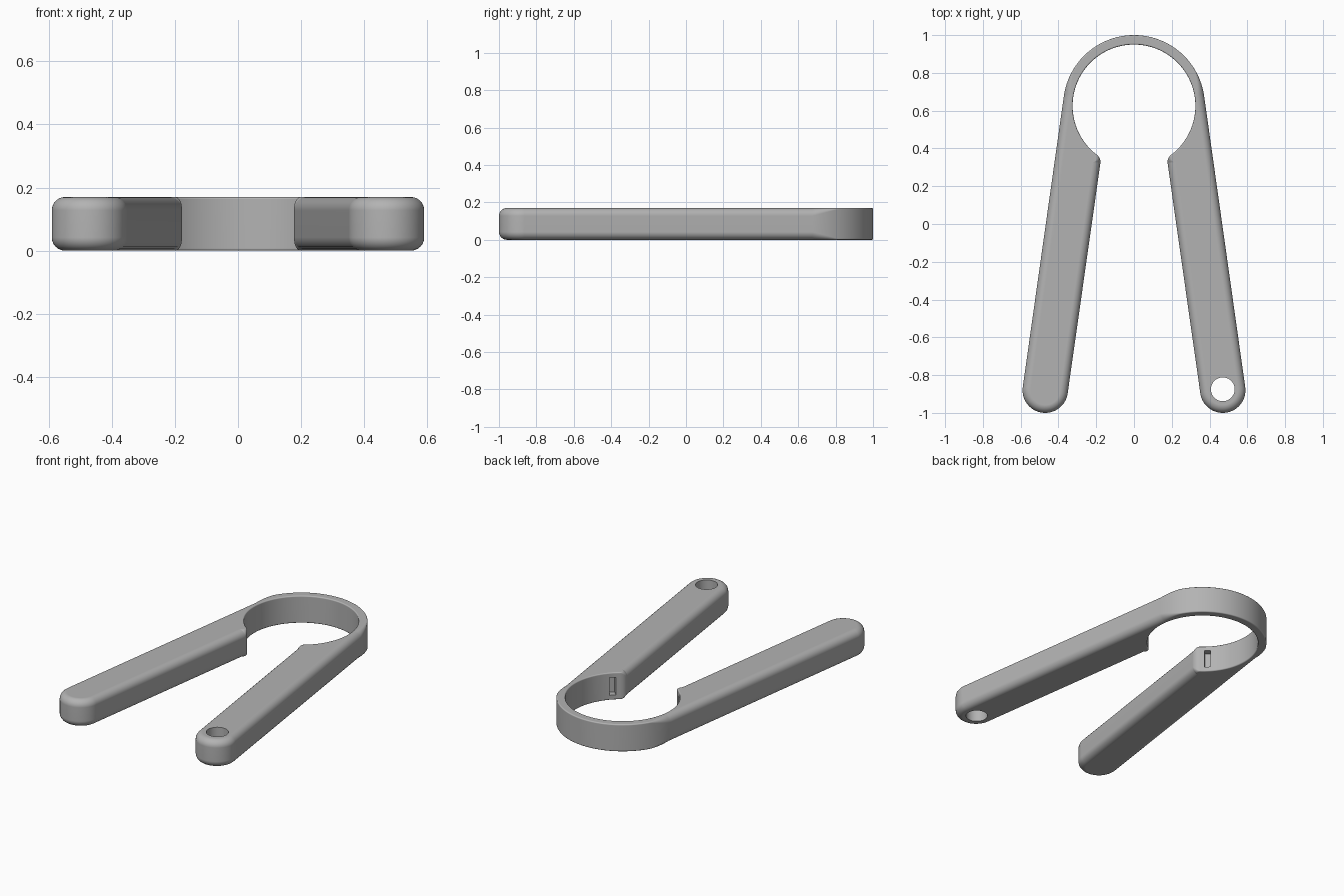
import bpy, bmesh, math
from mathutils import Vector, Matrix

if "Cube" in bpy.data.objects:
    bpy.data.objects.remove(bpy.data.objects["Cube"])

H = 0.17                                  # thickness
C, R, R_IN = Vector((0, 0.625)), 0.375, 0.325   # ring
T, R_TIP = Vector((0.47, -0.88)), 0.12          # handle tip
SOFT, CRISP = 0.042, 0.007                # edge rounding of arms and ring

grey = bpy.data.materials.new("grey plastic")
grey.diffuse_color = (0.45, 0.45, 0.45, 1)
grey.use_nodes = True
grey.node_tree.nodes["Principled BSDF"].inputs["Base Color"].default_value = grey.diffuse_color


def polar(c, r, a):
    return c + Vector((math.cos(a), math.sin(a))) * r


# Half outline (right side): list of (point, rounding radius)
d = T - C
tan_a = math.atan2(d.y, d.x) + math.acos((R - R_TIP) / d.length)
half = []
for i in range(41):                       # ring outside, rounding grows to the arm
    a = math.pi / 2 + (tan_a - math.pi / 2) * i / 40
    p = polar(C, R, a)
    t = min(1, max(0, (0.81 - p.y) / 0.13))
    half.append((p, CRISP + (SOFT - CRISP) * t))
for i in range(33):                       # round handle tip
    half.append((polar(T, R_TIP, tan_a - math.pi * i / 32), SOFT))
b0, b1, b2 = Vector((0.178, 0.322)), Vector((0.174, 0.352)), Vector((0.205, 0.373))
for i in range(11):                       # rounded jaw corner
    t = i / 10
    p = b0 * (1 - t) ** 2 + b1 * 2 * t * (1 - t) + b2 * t * t
    half.append((p, SOFT + (CRISP - SOFT) * min(1, t * 1.3)))
a0 = math.atan2(b2.y - C.y, b2.x - C.x)
for i in range(1, 49):                    # ring inside
    half.append((polar(C, R_IN, a0 + (math.pi / 2 - a0) * i / 48), CRISP))

mirrored = [(Vector((-p.x, p.y)), r) for p, r in reversed(half[1:-1])]
outline = half + mirrored
n = len(outline)

# Stack of outline loops with a rounded top and bottom edge
bm = bmesh.new()
STEPS = 6
levels = [(k / STEPS * math.pi / 2, 0) for k in range(STEPS + 1)]
levels += [(a, 1) for a, _ in reversed(levels)]
loops = []
for a, top in levels:
    loop = []
    for i, (p, r) in enumerate(outline):
        e1 = (p - outline[i - 1][0]).normalized()
        e2 = (outline[(i + 1) % n][0] - p).normalized()
        e = (e1 + e2).normalized()
        q = p + Vector((e.y, -e.x)) * r * (1 - math.sin(a))
        z = r * (1 - math.cos(a))
        loop.append(bm.verts.new((q.x, q.y, H - z if top else z)))
    loops.append(loop)
for lo, up in zip(loops, loops[1:]):
    for i in range(n):
        j = (i + 1) % n
        bm.faces.new((lo[i], lo[j], up[j], up[i]))
bm.faces.new(loops[0])
bm.faces.new(loops[-1])
bmesh.ops.recalc_face_normals(bm, faces=bm.faces)
mesh = bpy.data.meshes.new("clamp_body")
bm.to_mesh(mesh)
bm.free()
mesh.materials.append(grey)
body = bpy.data.objects.new("clamp_body", mesh)
bpy.context.collection.objects.link(body)
bpy.context.view_layer.objects.active = body
body.select_set(True)


def cut(name, build):
    bm = bmesh.new()
    build(bm)
    m = bpy.data.meshes.new(name)
    bm.to_mesh(m)
    bm.free()
    m.materials.append(grey)
    ob = bpy.data.objects.new(name, m)
    bpy.context.collection.objects.link(ob)
    mod = body.modifiers.new(name, 'BOOLEAN')
    mod.operation, mod.solver, mod.object = 'DIFFERENCE', 'EXACT', ob
    bpy.context.view_layer.update()
    bpy.ops.object.modifier_apply(modifier=name)
    bpy.data.objects.remove(ob)


# Hanging hole in one handle
cut("hanging_hole", lambda bm: bmesh.ops.create_cone(
    bm, cap_ends=True, segments=48, radius1=0.063, radius2=0.063, depth=1,
    matrix=Matrix.Translation((T.x, T.y + 0.005, 0))))

# Small upright slot in each jaw
for a in (-45, -135):
    c = polar(C, R_IN, math.radians(a))
    mat = (Matrix.Translation((c.x, c.y, H / 2)) @ Matrix.Rotation(math.radians(a), 4, 'Z')
           @ Matrix.Diagonal((0.08, 0.036, 0.11, 1)))
    cut("jaw_slot", lambda bm: bmesh.ops.create_cube(bm, size=1, matrix=mat))

bpy.ops.object.shade_smooth_by_angle(angle=math.radians(32))
wn = body.modifiers.new("weighted", 'WEIGHTED_NORMAL')
wn.keep_sharp = True
